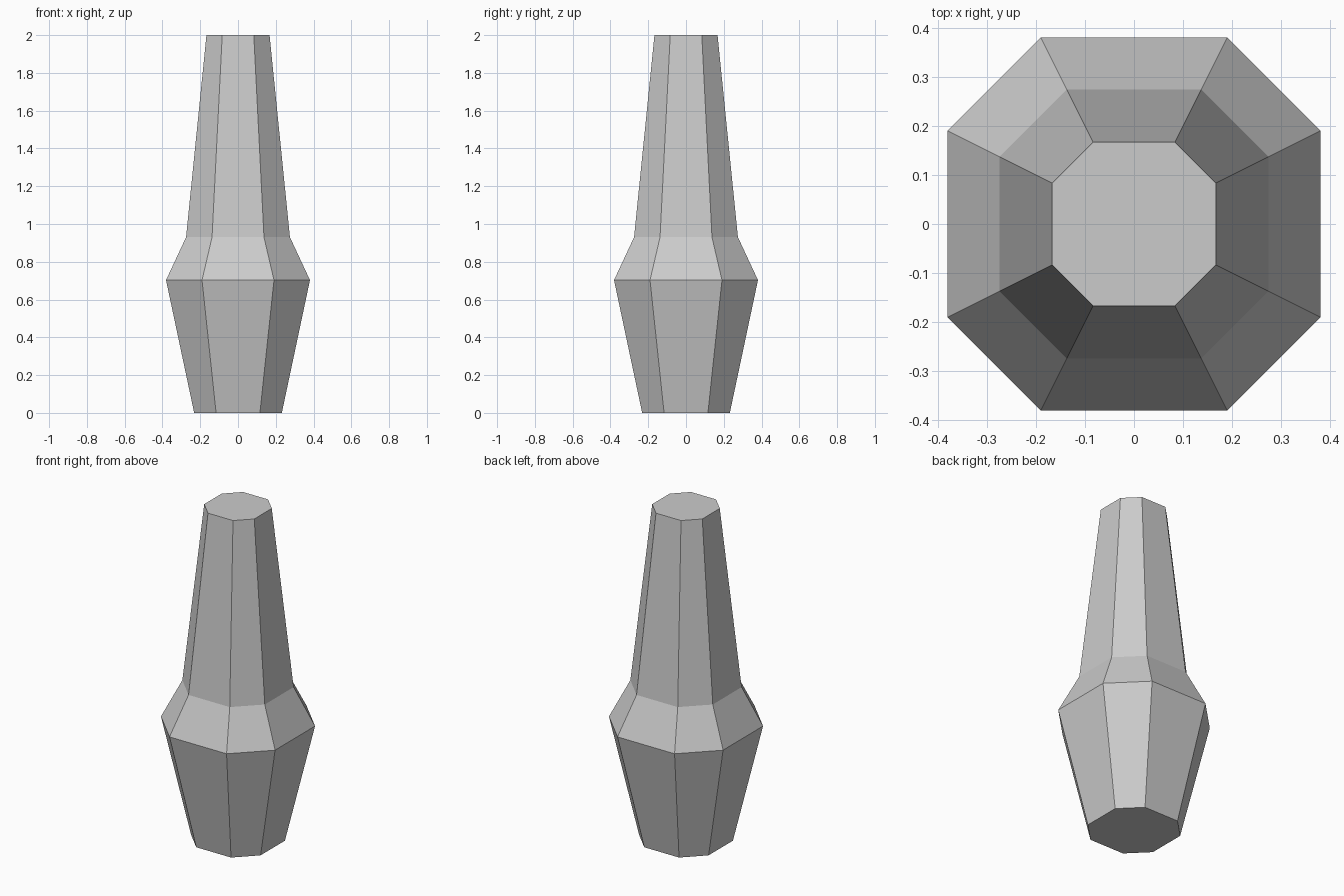
import bpy
import bmesh

if "Cube" in bpy.data.objects:
    bpy.data.objects.remove(bpy.data.objects["Cube"])

# Profile of the peg: (height, half width)
PROFILE = [(0.0, 0.232), (0.703, 0.381), (0.93, 0.275), (2.0, 0.167)]


def octagon(bm, z, a):
    """Ring of a square with cut corners; flats are as long as the half width."""
    h = a / 2
    points = [(a, -h), (a, h), (h, a), (-h, a), (-a, h), (-a, -h), (-h, -a), (h, -a)]
    return [bm.verts.new((x, y, z)) for x, y in points]


# Lofted body with flat faces
bm = bmesh.new()
rings = [octagon(bm, z, a) for z, a in PROFILE]
for low, high in zip(rings, rings[1:]):
    for i in range(8):
        j = (i + 1) % 8
        bm.faces.new((low[i], low[j], high[j], high[i]))

# End caps
bm.faces.new(rings[0][::-1])
bm.faces.new(rings[-1])

mesh = bpy.data.meshes.new("tapered_peg")
bm.to_mesh(mesh)
bm.free()
bpy.context.collection.objects.link(bpy.data.objects.new("tapered_peg", mesh))
